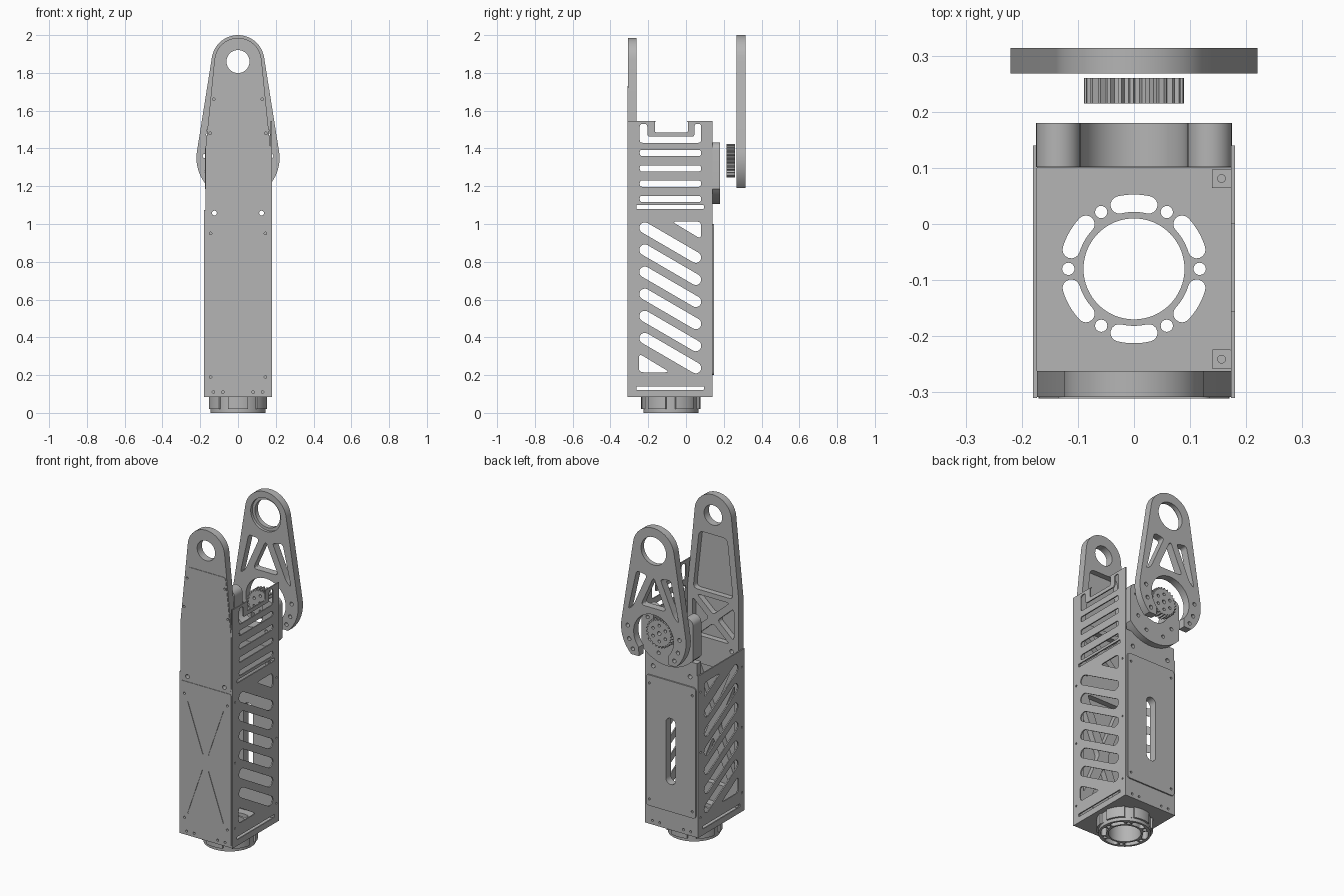
import bpy, bmesh
from math import sin, cos, radians, pi
from mathutils import Matrix, Vector

if "Cube" in bpy.data.objects:
    bpy.data.objects.remove(bpy.data.objects["Cube"], do_unlink=True)

grey = bpy.data.materials.new("machined_grey")
grey.use_nodes = True
GREY = (0.46, 0.46, 0.46, 1)
grey.diffuse_color = GREY
grey.node_tree.nodes["Principled BSDF"].inputs["Base Color"].default_value = GREY

# Local (u, v, thickness) to world, by the axis the plate is thick along
AXES = {"x": Matrix(((0, 0, 1, 0), (1, 0, 0, 0), (0, 1, 0, 0), (0, 0, 0, 1))),
        "y": Matrix(((1, 0, 0, 0), (0, 0, -1, 0), (0, 1, 0, 0), (0, 0, 0, 1))),
        "z": Matrix.Identity(4)}


def arc(u, v, r, a0, a1, n=20):
    angles = [radians(a0 + (a1 - a0) * i / n) for i in range(n + 1)]
    return [(u + r * cos(a), v + r * sin(a)) for a in angles]


def circle(u, v, r, n=32):
    return arc(u, v, r, 0, 360, n)[:-1]


def slot(p, q, r):
    d = Vector(q) - Vector(p)
    a = Vector((1, 0)).angle_signed(d) * -180 / pi
    return arc(*q, r, a - 90, a + 90, 8) + arc(*p, r, a + 90, a + 270, 8)


def bean(u, v, r, mid, half, w):
    """Slot bent round a centre."""
    a0, a1 = mid - half, mid + half
    e0, e1 = arc(u, v, r, a0, a1, 1)
    return (arc(u, v, r + w, a0, a1, 10) + arc(*e1, w, a1, a1 + 180, 8)[1:-1]
            + arc(u, v, r - w, a1, a0, 10) + arc(*e0, w, a0 + 180, a0 + 360, 8)[1:-1])


def fillet(pts, r):
    """Round every corner of a polygon."""
    out = []
    for i, p in enumerate(pts):
        p, a, b = Vector(p), Vector(pts[i - 1]), Vector(pts[(i + 1) % len(pts)])
        s = p + (a - p).normalized() * min(r, (a - p).length * 0.45)
        e = p + (b - p).normalized() * min(r, (b - p).length * 0.45)
        for k in range(6):
            t = k / 5
            out.append(tuple(s * (1 - t) ** 2 + p * 2 * t * (1 - t) + e * t * t))
    return out


def rect(u0, v0, u1, v1, r=0.01):
    return fillet([(u0, v0), (u1, v0), (u1, v1), (u0, v1)], r)


def mirror(loop):
    return [(-u, v) for u, v in reversed(loop)]


def pair(loop):
    return [loop, mirror(loop)]


def screws(points, r=0.007):
    return [h for p in points for h in pair(circle(*p, r, 12))]


def plate(name, axis, lo, hi, outline, holes=()):
    """Extrude an outline with holes between two positions on an axis."""
    curve = bpy.data.curves.new(name, "CURVE")
    curve.dimensions, curve.fill_mode = "2D", "BOTH"
    curve.extrude = (hi - lo) / 2
    for loop in [outline, *holes]:
        s = curve.splines.new("POLY")
        s.points.add(len(loop) - 1)
        for pt, (u, v) in zip(s.points, loop):
            pt.co = (u, v, 0, 1)
        s.use_cyclic_u = True
    temp = bpy.data.objects.new(name + "_curve", curve)
    bpy.context.collection.objects.link(temp)
    deps = bpy.context.evaluated_depsgraph_get()
    mesh = bpy.data.meshes.new_from_object(temp.evaluated_get(deps))
    bpy.data.objects.remove(temp, do_unlink=True)
    bpy.data.curves.remove(curve)
    bm = bmesh.new()
    bm.from_mesh(mesh)
    bmesh.ops.remove_doubles(bm, verts=bm.verts, dist=0.00005)
    bmesh.ops.recalc_face_normals(bm, faces=bm.faces)
    bm.to_mesh(mesh)
    bm.free()
    shift = Vector([(lo + hi) / 2 if a == axis else 0 for a in "xyz"])
    mesh.transform(Matrix.Translation(shift) @ AXES[axis])
    mesh.materials.clear()
    mesh.materials.append(grey)
    mesh.shade_smooth()
    mesh.set_sharp_from_angle(angle=radians(28))
    ob = bpy.data.objects.new(name, mesh)
    bpy.context.collection.objects.link(ob)
    return ob


def cross_pockets(w, z0, z1, t):
    """Four triangles that leave an X of ribs."""
    m, k = (z0 + z1) / 2, (z1 - z0) / 2 / w
    side = fillet([(w, z0 + t * k), (w, z1 - t * k), (t, m)], 0.02)
    low = fillet([(t - w, z0), (w - t, z0), (0, m - t * k)], 0.02)
    return pair(side) + [low, [(u, 2 * m - v) for u, v in reversed(low)]]


# Front panel: thin skin, ribbed frame behind it, shallow covers in front
def front_outline(inset=0):
    w = 0.173 - inset
    return [(-w, 0.085), (w, 0.085), (w, 1.39)] + arc(0, 1.86, 0.125 - inset, 6, 174) + [(-w, 1.39)]


bore = circle(0, 1.86, 0.061, 48)
through = screws([(0.125, 1.058)], 0.013)
small = screws([(0.145, 0.95), (0.145, 0.19), (0.128, 1.66), (0.148, 1.48), (0.13, 0.11), (0.08, 0.11)])
upper_pocket = fillet([(-0.135, 1.38), (0.135, 1.38), (0.095, 1.74), (-0.095, 1.74)], 0.03)
plate("front_skin", "y", -0.308, -0.297, front_outline(), [bore] + through + small)
plate("front_rib_frame", "y", -0.297, -0.262, front_outline(),
      [bore, upper_pocket] + through + cross_pockets(0.14, 1.1, 1.35, 0.03)
      + cross_pockets(0.145, 0.22, 0.93, 0.03))
grooves = [slot((sx * 0.12, 0.565 + sz * 0.34), (sx * 0.02, 0.565 + sz * 0.05), 0.003)
           for sx in (-1, 1) for sz in (-1, 1)]
plate("front_lower_cover", "y", -0.311, -0.308, rect(-0.17, 0.088, 0.17, 1.025), grooves + small[:4] + small[8:])
plate("front_upper_cover", "y", -0.311, -0.308,
      fillet([(-0.17, 1.035), (0.17, 1.035), (0.17, 1.39), (0.133, 1.73), (-0.133, 1.73), (-0.17, 1.39)], 0.02),
      through + small[4:8])

# Side panels with slanted slots
slats = [slot((-0.218, 0.98 - 0.117 * i), (0.052, 0.823 - 0.117 * i), 0.029) for i in range(6)]
corners = [fillet([(-0.075, 1.013), (0.08, 1.013), (0.08, 0.92)], 0.025),
           fillet([(-0.25, 0.315), (-0.25, 0.215), (-0.085, 0.215)], 0.025)]
edge_screws = [circle(y, z, 0.006, 12) for y in (-0.285, 0.115) for z in (0.2, 0.6, 0.97)]
lower_cuts = slats + corners + edge_screws + [rect(-0.265, 0.122, 0.095, 0.14, 0.004)]
upper_cuts = [rect(-0.245, z, 0.08, z + 0.033, 0.014) for z in (1.116, 1.197, 1.278, 1.36)]
upper_cuts.append(rect(-0.265, 1.08, 0.095, 1.1, 0.004))
upper_cuts.append(fillet([(-0.245, 1.43), (0.08, 1.43), (0.08, 1.53), (0.045, 1.53), (0.045, 1.462),
                          (-0.205, 1.462), (-0.205, 1.53), (-0.245, 1.53)], 0.015))
notched = [(-0.31, 0.085), (0.14, 0.085), (0.14, 1.545)] + fillet(
    [(0.01, 1.545), (0.01, 1.485), (-0.165, 1.485), (-0.165, 1.545)], 0.01) + [(-0.31, 1.545)]
plate("left_side_panel", "x", 0.173, 0.18, notched, lower_cuts + upper_cuts)
plate("right_side_panel", "x", -0.18, -0.173,
      [(-0.31, 0.085), (0.14, 0.085), (0.14, 1.075), (-0.31, 1.075)], lower_cuts)
for label, y in (("front", -0.241), ("back", 0.081)):
    plate(label + "_fixing_tab", "z", 1.04, 1.075, rect(0.139, y - 0.017, 0.173, y + 0.017, 0.002),
          [circle(0.156, y, 0.007, 16)])

# Back wall with its raised cover
window = slot((0, 0.4), (0, 0.74), 0.033)
back_screws = screws([(0.145, 0.95), (0.145, 0.24)])
plate("back_wall", "y", 0.1, 0.14, [(-0.173, 0.085), (0.173, 0.085), (0.173, 1.15), (-0.173, 1.15)],
      [window] + through + screws([(0.13, 0.11), (0.08, 0.11)]))
plate("back_cover", "y", 0.14, 0.148, rect(-0.168, 0.2, 0.168, 1.0, 0.02), [window] + back_screws)

# Yoke at the back: clipped disc with two round-topped prongs
AXLE = 1.335
plate("back_yoke", "y", 0.102, 0.18,
      arc(0, AXLE, 0.23, 220.5, 319.5) + arc(0.135, 1.392, 0.04, 0, 180, 12)
      + arc(0, AXLE, 0.095, 0, -180) + arc(-0.135, 1.392, 0.04, 0, 180, 12),
      screws([(0.135, 1.37), (0.12, 1.24), (0.06, 1.17)], 0.011))

# Gear
teeth = 26
gear = [(r * cos(a), AXLE + r * sin(a)) for i in range(teeth)
        for k, r in ((0, 0.078), (0.4, 0.078), (0.55, 0.089), (0.85, 0.089))
        for a in [2 * pi * (i + k) / teeth]]
plate("gear", "y", 0.215, 0.26, gear,
      [circle(*p, 0.009, 16) for p in arc(0, AXLE, 0.048, 30, 330, 5)] + [circle(0, AXLE, 0.012, 16)])

# Back arm: tapered link, open hooks around the gear, stepped bore
arm = (arc(0, 1.86, 0.14, 9, 171, 32) + arc(0, 1.35, 0.22, 171, 226.7)
       + [(-0.1, 1.19)] + arc(0, AXLE, 0.135, 222, -42, 32) + [(0.1, 1.19)]
       + arc(0, 1.35, 0.22, -46.7, 9))
arm_cuts = [fillet([(-0.085, 1.51), (0.085, 1.51), (0, 1.7)], 0.025)]
arm_cuts += pair(fillet([(0.045, 1.7), (0.115, 1.71), (0.172, 1.46), (0.138, 1.49)], 0.02))
arm_cuts += screws([(0.175, 1.36), (0.165, 1.28), (0.14, 1.225)], 0.012)
plate("back_arm_inner", "y", 0.268, 0.285, arm, arm_cuts + [circle(0, 1.86, 0.102, 48)])
plate("back_arm_outer", "y", 0.285, 0.314, arm, arm_cuts + [circle(0, 1.86, 0.085, 48)])

# Base plate and round flange, both pierced
CY = -0.08
pierced = [circle(0, CY, 0.09, 64)]
pierced += [bean(0, CY, 0.117, 30 + 60 * i, 13, 0.0155) for i in range(6)]
pierced += [circle(*p, 0.011, 16) for p in arc(0, CY, 0.117, 0, 300, 5)]
plate("base_plate", "z", 0.085, 0.112, [(-0.173, -0.262), (0.173, -0.262), (0.173, 0.1), (-0.173, 0.1)], pierced)
notched_ring = []
for i in range(6):
    a = 60 * i
    notched_ring += arc(0, CY, 0.157, a + 10, a + 50, 12) + arc(0, CY, 0.147, a + 51, a + 69, 6)
plate("flange_body", "z", 0.02, 0.085, notched_ring, pierced)
plate("flange_lip", "z", 0, 0.02, circle(0, CY, 0.146, 64), pierced)
